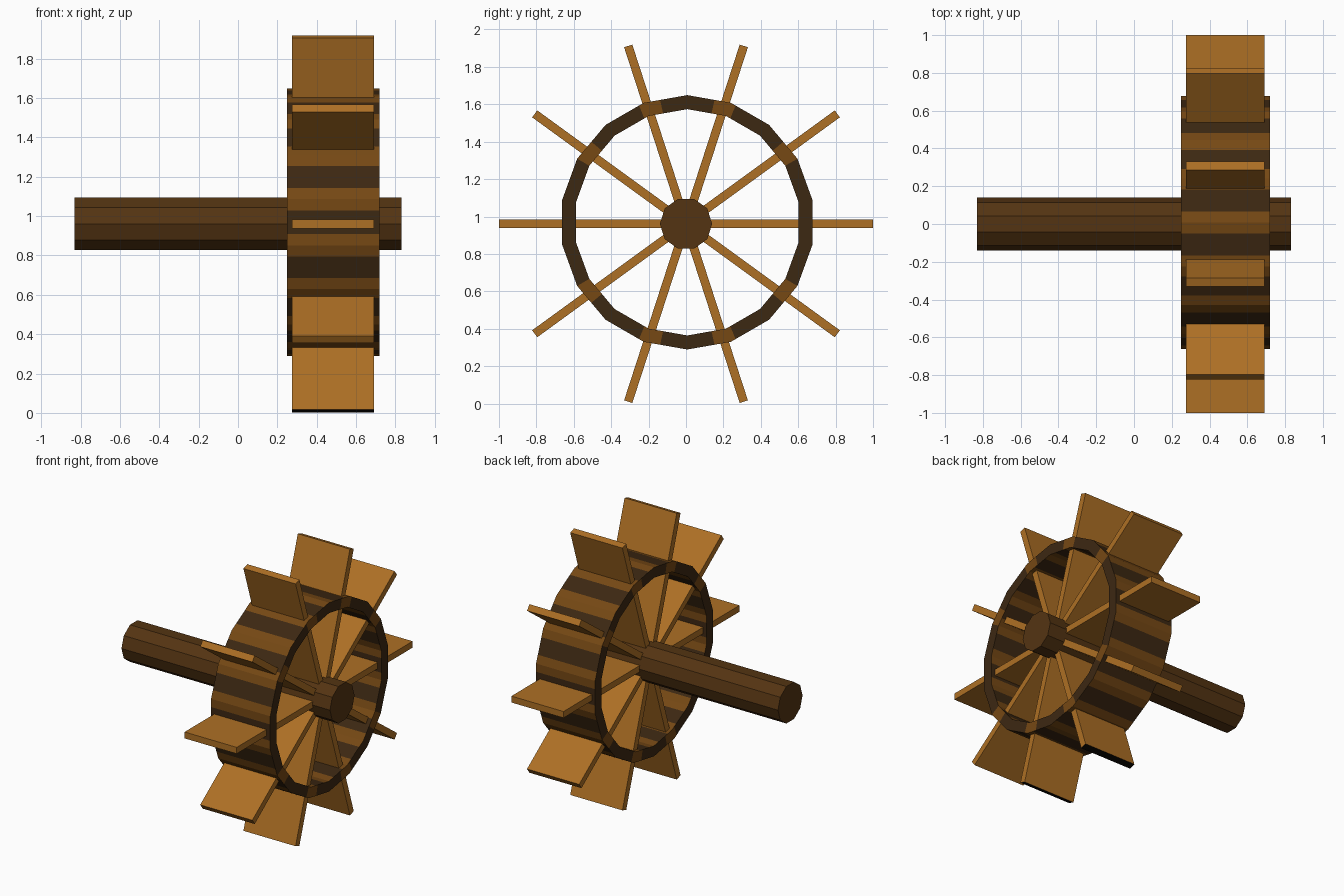
import bpy, bmesh
from math import sin, cos, radians, degrees, atan2
from mathutils import Matrix, Vector

if "Cube" in bpy.data.objects:
    bpy.data.objects.remove(bpy.data.objects["Cube"])

ZC = 0.961


def material(name, rgb):
    m = bpy.data.materials.new(name)
    m.diffuse_color = (*rgb, 1)
    m.use_nodes = True
    m.node_tree.nodes["Principled BSDF"].inputs["Base Color"].default_value = m.diffuse_color
    return m


paddle_wood = material("golden wood", (0.42, 0.16, 0.018))
axle_wood = material("brown wood", (0.088, 0.034, 0.006))
rim_dark = material("dark rim wood", (0.046, 0.021, 0.006))
rim_brown = material("mid rim wood", (0.18, 0.065, 0.007))
wet_black = material("blackened tip", (0.003, 0.002, 0.001))


def finish(name, bm, mats, loc):
    bmesh.ops.recalc_face_normals(bm, faces=bm.faces)
    me = bpy.data.meshes.new(name)
    bm.to_mesh(me)
    bm.free()
    for m in mats:
        me.materials.append(m)
    ob = bpy.data.objects.new(name, me)
    ob.location = loc
    bpy.context.collection.objects.link(ob)
    return ob


# Axle: ten-sided bar along x
bm = bmesh.new()
pts = [(0.14 * cos(radians(36 * i)), 0.14 * sin(radians(36 * i))) for i in range(10)]
ends = [[bm.verts.new((x, y, z)) for y, z in pts] for x in (-0.83, 0.83)]
for e in ends:
    bm.faces.new(e)
for i in range(10):
    j = (i + 1) % 10
    bm.faces.new((ends[0][i], ends[0][j], ends[1][j], ends[1][i]))
finish("axle", bm, [axle_wood], (0, 0, ZC))

# Paddles: ten flat boards radiating from the axle
R0, R1, T = 0.08, 1.0, 0.046
for k in range(10):
    bm = bmesh.new()
    bmesh.ops.create_cube(bm, size=1)
    bmesh.ops.scale(bm, vec=(0.415, R1 - R0, T), verts=bm.verts)
    bmesh.ops.translate(bm, vec=(0, (R0 + R1) / 2, 0), verts=bm.verts)
    if k in (7, 8):  # blackened outer ends on the lowest boards
        for f in bm.faces:
            if f.calc_center_median().y > R1 - 0.001:
                f.material_index = 1
    bmesh.ops.rotate(bm, cent=(0, 0, 0), matrix=Matrix.Rotation(radians(36 * k), 3, 'X'), verts=bm.verts)
    finish(f"paddle_{k + 1}", bm, [paddle_wood, wet_black], (0.4825, 0, ZC))

# Rim: eighteen-sided drum ring, each side cut into strips for its stripes
SIDES, CUTS = 18, 8


def ring_point(i, r):
    s, t = divmod(i, CUTS)
    a, b = (Vector((cos(radians(10 + 20 * n)), sin(radians(10 + 20 * n)))) * r for n in (s, s + 1))
    return a.lerp(b, t / CUTS)


bm = bmesh.new()
loops = []
n = SIDES * CUTS
for x, r in ((0.25, 0.68), (0.72, 0.68), (0.72, 0.605), (0.25, 0.605)):
    loops.append([bm.verts.new((x, *ring_point(i, r))) for i in range(n)])
for q in range(4):
    A, B = loops[q], loops[(q + 1) % 4]
    for i in range(n):
        j = (i + 1) % n
        f = bm.faces.new((A[i], A[j], B[j], B[i]))
        c = f.calc_center_median()
        ang = degrees(atan2(c.z, c.y))
        if q % 2 == 0:   # outer and inner walls: lighter near each corner
            brown = abs(ang % 20 - 10) < 4.8
        else:            # flat sides: lighter next to the boards
            brown = abs((ang + 18) % 36 - 18) < 5 and abs(c.z) > 0.1
        f.material_index = 1 if brown else 0
finish("rim", bm, [rim_dark, rim_brown], (0, 0.007, 0.969))
